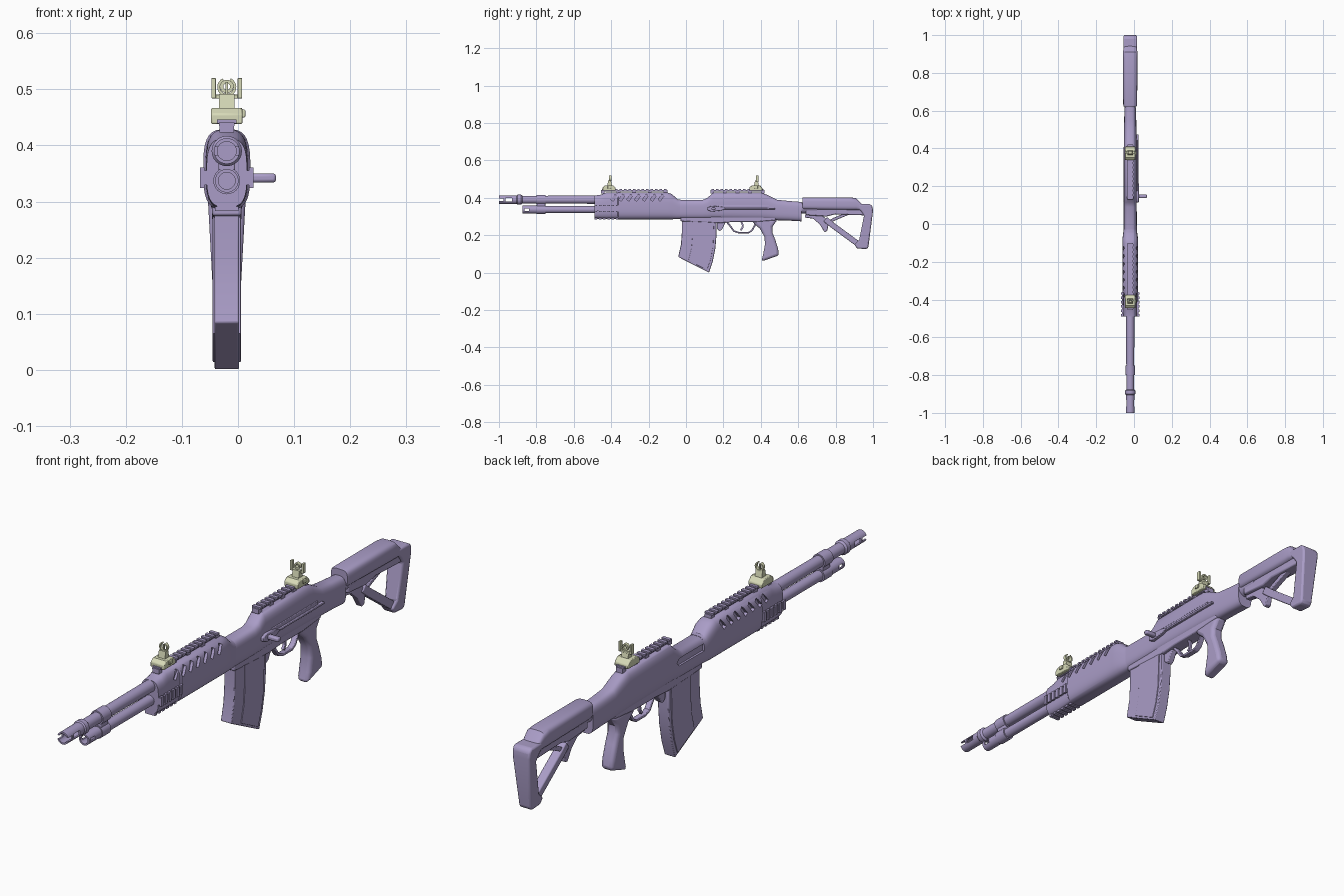
import bpy, bmesh, math
from mathutils import Matrix, Vector

CX = -0.02  # centre plane of the rifle

def mat(name, col):
    m = bpy.data.materials.new(name)
    m.diffuse_color = (*col, 1)
    return m

PURPLE = mat("dusty_purple", (0.40, 0.335, 0.57))
CREAM = mat("pale_olive", (0.68, 0.70, 0.48))

def finish(bm, name, m=PURPLE, bevel=0.0, seg=2):
    bmesh.ops.recalc_face_normals(bm, faces=bm.faces)
    me = bpy.data.meshes.new(name)
    bm.to_mesh(me)
    bm.free()
    ob = bpy.data.objects.new(name, me)
    bpy.context.collection.objects.link(ob)
    me.materials.append(m)
    if bevel:
        b = ob.modifiers.new("bevel", 'BEVEL')
        b.width, b.segments, b.limit_method = bevel, seg, 'ANGLE'
        b.angle_limit = math.radians(40)
    return ob

def boxes(name, items, m=PURPLE, bevel=0.0):
    """items: (x offset from centre plane, y, z, sx, sy, sz[, tilt about x])"""
    bm = bmesh.new()
    for x, y, z, sx, sy, sz, *t in items:
        M = Matrix.Translation((CX + x, y, z)) @ Matrix.Rotation(t[0] if t else 0, 4, 'X')
        bmesh.ops.create_cube(bm, size=1, matrix=M @ Matrix.Diagonal((sx, sy, sz, 1)))
    return finish(bm, name, m, bevel)

def prism(name, pts, hw, bevel=0.0, seg=2, x=0.0, m=PURPLE):
    """Side profile in (y, z), extruded across x; hw is a number or a function of z."""
    w = hw if callable(hw) else (lambda z: hw)
    bm = bmesh.new()
    a = [bm.verts.new((CX + x - w(z), y, z)) for y, z in pts]
    b = [bm.verts.new((CX + x + w(z), y, z)) for y, z in pts]
    bm.faces.new(a)
    bm.faces.new(b[::-1])
    for i in range(len(pts)):
        j = (i + 1) % len(pts)
        bm.faces.new((a[i], b[i], b[j], a[j]))
    return finish(bm, name, m, bevel, seg)

def ribbon(name, path, t, hw, bevel=0.0):
    """Flat band of thickness t following a (y, z) path."""
    P = [Vector(p) for p in path]
    L, R = [], []
    for i, p in enumerate(P):
        d = (P[min(i + 1, len(P) - 1)] - P[max(i - 1, 0)]).normalized()
        n = Vector((-d.y, d.x)) * t / 2
        L.append(tuple(p + n))
        R.append(tuple(p - n))
    return prism(name, L + R[::-1], hw, bevel)

def skin(name, rings, closed=False, m=PURPLE):
    bm = bmesh.new()
    V = [[bm.verts.new(p) for p in r] for r in rings]
    n = len(V[0])
    for k in range(len(V) if closed else len(V) - 1):
        A, B = V[k], V[(k + 1) % len(V)]
        for i in range(n):
            bm.faces.new((A[i], A[(i + 1) % n], B[(i + 1) % n], B[i]))
    if not closed:
        bm.faces.new(V[0])
        bm.faces.new(V[-1])
    return finish(bm, name, m)

def loft(name, secs, p=3.2, n=32):
    """Rounded body along y; sections: (y, z bottom, z top, half width)."""
    def f(c): return math.copysign(abs(c) ** (2 / p), c)
    ang = [2 * math.pi * (i + .5) / n for i in range(n)]
    return skin(name, [[(CX + hw * f(math.cos(a)), y, (zb + zt) / 2 + (zt - zb) / 2 * f(math.sin(a)))
                        for a in ang] for y, zb, zt, hw in secs])

def turned(name, z, prof, closed=False, n=24):
    """Lathe about a y axis at height z; profile: (y, radius)."""
    ang = [2 * math.pi * i / n for i in range(n)]
    return skin(name, [[(CX + r * math.cos(a), y, z + r * math.sin(a)) for a in ang]
                       for y, r in prof], closed)

def cut(ob, cutter):
    cutter.hide_render = True
    b = ob.modifiers.new("cut", 'BOOLEAN')
    b.object, b.operation, b.solver = cutter, 'DIFFERENCE', 'EXACT'
    bpy.context.view_layer.objects.active = ob
    bpy.ops.object.modifier_apply(modifier=b.name)
    bpy.data.objects.remove(cutter)

# barrel, muzzle brake and tube under it
turned("barrel", 0.39, [(-0.90, 0.012), (-0.90, 0.021), (-0.75, 0.021), (-0.45, 0.022), (-0.45, 0.01)])
muzzle = turned("muzzle_brake", 0.39, [(-1, 0.017), (-1, 0.023), (-0.905, 0.023), (-0.90, 0.027), (-0.882, 0.027),
                                       (-0.875, 0.021), (-0.875, 0.017)], True)
cut(muzzle, boxes("muzzle_cutter", [(0, -0.948, 0.39, 0.1, 0.035, 0.018), (0, -0.99, 0.39, 0.1, 0.03, 0.014)]))
turned("lower_tube", 0.337, [(-0.84, 0.01), (-0.84, 0.019), (-0.45, 0.019), (-0.45, 0.01)])
cap = turned("tube_cap", 0.337, [(-0.875, 0.015), (-0.875, 0.021), (-0.80, 0.021), (-0.80, 0.015)], True)
cut(cap, boxes("cap_cutter", [(0, -0.852, 0.337, 0.1, 0.025, 0.014)]))
turned("barrel_band", 0.39, [(-0.80, 0.018), (-0.80, 0.026), (-0.75, 0.026), (-0.75, 0.018)], True)
turned("tube_band", 0.337, [(-0.80, 0.015), (-0.80, 0.024), (-0.75, 0.024), (-0.75, 0.015)], True)
boxes("band_bridge", [(0, -0.775, 0.363, 0.03, 0.045, 0.03)], bevel=0.003)

# handguard with slanted vents
guard = loft("handguard", [(-0.49, 0.290, 0.412, 0.036), (-0.455, 0.288, 0.417, 0.037), (-0.43, 0.287, 0.428, 0.037),
                           (-0.365, 0.287, 0.428, 0.038), (-0.36, 0.285, 0.429, 0.042), (-0.10, 0.285, 0.429, 0.042),
                           (-0.075, 0.285, 0.42, 0.041), (-0.045, 0.286, 0.392, 0.037), (-0.03, 0.286, 0.39, 0.035)])
cut(guard, boxes("vent_cutter", [(s * 0.043, -0.385 + i * 0.042, 0.401, 0.03, 0.015, 0.036, -0.6)
                                 for i in range(7) for s in (-1, 1)]))

# receiver with a long recess on the left side
rec = loft("receiver", [(-0.06, 0.287, 0.389, 0.0355), (0.09, 0.287, 0.389, 0.0345), (0.115, 0.287, 0.40, 0.0345),
                        (0.145, 0.286, 0.428, 0.0345), (0.40, 0.283, 0.428, 0.0345), (0.43, 0.282, 0.418, 0.034),
                        (0.485, 0.280, 0.39, 0.033), (0.55, 0.278, 0.383, 0.032), (0.618, 0.274, 0.378, 0.031)])
slot = [(-0.06, 0.355), (-0.047, 0.342), (0.117, 0.342), (0.13, 0.355), (0.117, 0.368), (-0.047, 0.368)]
cut(rec, prism("recess_cutter", slot, 0.01, x=-0.037))
prism("trigger_housing", [(-0.03, 0.30), (-0.03, 0.275), (0.175, 0.265), (0.24, 0.27), (0.37, 0.27), (0.48, 0.28),
                          (0.48, 0.30)], 0.026, 0.004)

# accessory rails: top plates on posts with teeth, plus side and lower rails
def top_rail(name, y0, y1):
    n = round((y1 - y0) / 0.024)
    step = (y1 - y0) / n
    L, mid = y1 - y0, (y0 + y1) / 2
    items = [(0, mid, 0.438, 0.028, L, 0.006)]
    items += [(0, y0 + step * (i + .5), 0.4425, 0.034, step * .55, 0.007) for i in range(n)]
    items += [(0, y0 + 0.01 + (L - 0.02) * i / 4, 0.43, 0.026, 0.02, 0.014) for i in range(5)]
    boxes(name, items)

top_rail("front_top_rail", -0.455, -0.10)
top_rail("rear_top_rail", 0.13, 0.42)
side = [(s * 0.0395, -0.425, 0.3425, 0.009, 0.13, 0.026) for s in (-1, 1)]
side += [(s * 0.044, -0.482 + i * 0.0228, 0.3425, 0.008, 0.013, 0.036) for i in range(6) for s in (-1, 1)]
boxes("side_rails", side)
boxes("lower_rail", [(0, -0.425, 0.293, 0.034, 0.13, 0.012)] +
      [(0, -0.482 + i * 0.0228, 0.287, 0.042, 0.013, 0.008) for i in range(6)])

# charging handle and its guide on the right side
boxes("handle_guide", [(0.037, 0.30, 0.342, 0.014, 0.35, 0.008), (0.034, 0.31, 0.352, 0.008, 0.27, 0.014)], bevel=0.002)
prism("handle_carrier", [(0.115, 0.348), (0.135, 0.357), (0.19, 0.353), (0.215, 0.343), (0.19, 0.332),
                         (0.135, 0.326), (0.115, 0.335)], 0.008, 0.002, x=0.038)
boxes("charging_handle", [(0.065, 0.147, 0.342, 0.046, 0.020, 0.016)], bevel=0.005)

# magazine: curved shell with raised rear side panels and a well collar
prism("magazine", [(-0.022, 0.295), (-0.022, 0.22), (-0.027, 0.15), (-0.042, 0.084), (0.123, 0.0), (0.143, 0.06),
                   (0.157, 0.13), (0.163, 0.20), (0.163, 0.295)], 0.022, 0.003)
for s, nm in ((-1, "left"), (1, "right")):
    prism(nm + "_magazine_panel", [(0.035, 0.28), (0.035, 0.20), (0.029, 0.13), (0.013, 0.065), (0.112, 0.014),
                                   (0.132, 0.07), (0.145, 0.14), (0.150, 0.28)], 0.0025, 0.001, x=s * 0.0225)
prism("magazine_catch", [(0.165, 0.275), (0.165, 0.235), (0.18, 0.222), (0.192, 0.23), (0.215, 0.275)], 0.012, 0.003)

# trigger, guard and pistol grip
ribbon("trigger_guard", [(0.215, 0.275), (0.24, 0.245), (0.255, 0.223), (0.28, 0.214), (0.335, 0.214),
                         (0.352, 0.225), (0.372, 0.26)], 0.009, 0.011, 0.002)
ribbon("trigger", [(0.295, 0.275), (0.303, 0.255), (0.302, 0.24), (0.292, 0.226)], 0.009, 0.005)
prism("pistol_grip", [(0.35, 0.285), (0.365, 0.26), (0.395, 0.235), (0.42, 0.19), (0.422, 0.15), (0.413, 0.10),
                      (0.403, 0.06), (0.498, 0.092), (0.492, 0.13), (0.476, 0.18), (0.462, 0.215), (0.462, 0.245),
                      (0.49, 0.285)], 0.025, 0.014, 3)

# stock: tube, cheek body, lever, strut and butt
turned("stock_tube", 0.345, [(0.60, 0.01), (0.60, 0.029), (0.70, 0.029), (0.70, 0.01)])
loft("cheek_body", [(0.622, 0.34, 0.40, 0.034), (0.63, 0.337, 0.402, 0.037), (0.88, 0.333, 0.402, 0.038),
                    (0.91, 0.333, 0.398, 0.038), (0.945, 0.333, 0.362, 0.034)], 3.6)
prism("stock_spine", [(0.64, 0.345), (0.64, 0.308), (0.75, 0.300), (0.80, 0.312), (0.96, 0.306), (0.96, 0.345)],
      0.026, 0.005)
prism("stock_lever", [(0.635, 0.312), (0.72, 0.312), (0.765, 0.275), (0.755, 0.222), (0.74, 0.217), (0.715, 0.258),
                      (0.68, 0.288), (0.635, 0.295)], 0.012, 0.003)
ribbon("stock_strut", [(0.745, 0.285), (0.775, 0.26), (0.93, 0.146)], 0.03, 0.017, 0.004)
ribbon("stock_brace", [(0.75, 0.262), (0.79, 0.285), (0.87, 0.318)], 0.016, 0.012, 0.003)
prism("butt", [(0.895, 0.366), (0.985, 0.366), (0.997, 0.355), (1.0, 0.33), (0.975, 0.135), (0.965, 0.126),
               (0.915, 0.129), (0.90, 0.15), (0.925, 0.172), (0.952, 0.305), (0.935, 0.33)],
      lambda z: 0.024 + 0.013 * (z - 0.126) / 0.24, 0.007)

# folding sights
def ring(name, y, z, r, t, a0, a1):
    """Flat arc facing along y; angles in degrees."""
    full = a1 - a0 >= 360
    n = 20
    rings = []
    for i in range(n if full else n + 1):
        a = math.radians(a0 + (a1 - a0) * i / n)
        c, s = math.cos(a), math.sin(a)
        rings.append([(CX + q * c, y + d, z + q * s)
                      for q, d in ((r - t, -.006), (r, -.006), (r, .006), (r - t, .006))])
    skin(name, rings, full, CREAM)

def sight_base(name, y):
    prism(name + "_base", [(y - 0.036, 0.438), (y + 0.034, 0.438), (y + 0.034, 0.452), (y + 0.02, 0.467),
                           (y - 0.022, 0.467), (y - 0.036, 0.456)], 0.028, 0.003, m=CREAM)
    boxes(name + "_knob", [(0.028, y, 0.457, 0.01, 0.018, 0.014)], CREAM, 0.002)
    prism(name + "_stem", [(y - 0.012, 0.46), (y + 0.016, 0.46), (y + 0.009, 0.492), (y - 0.006, 0.492)],
          0.014, m=CREAM)

sight_base("front_sight", -0.41)
ring("front_sight_hood", -0.405, 0.504, 0.017, 0.005, 115, 425 - 0)
boxes("front_sight_post", [(0, -0.405, 0.50, 0.004, 0.006, 0.026)], CREAM)
sight_base("rear_sight", 0.375)
ring("rear_sight_aperture", 0.38, 0.505, 0.012, 0.006, 0, 360)
boxes("rear_sight_wings", [(s * 0.0235, 0.38, 0.502, 0.008, 0.014, 0.036) for s in (-1, 1)] +
      [(0, 0.38, 0.487, 0.05, 0.012, 0.007)], CREAM, 0.001)

# smooth shading with sharp edges kept
bpy.ops.object.select_all(action='SELECT')
bpy.context.view_layer.objects.active = rec
bpy.ops.object.shade_smooth_by_angle(angle=math.radians(32))
